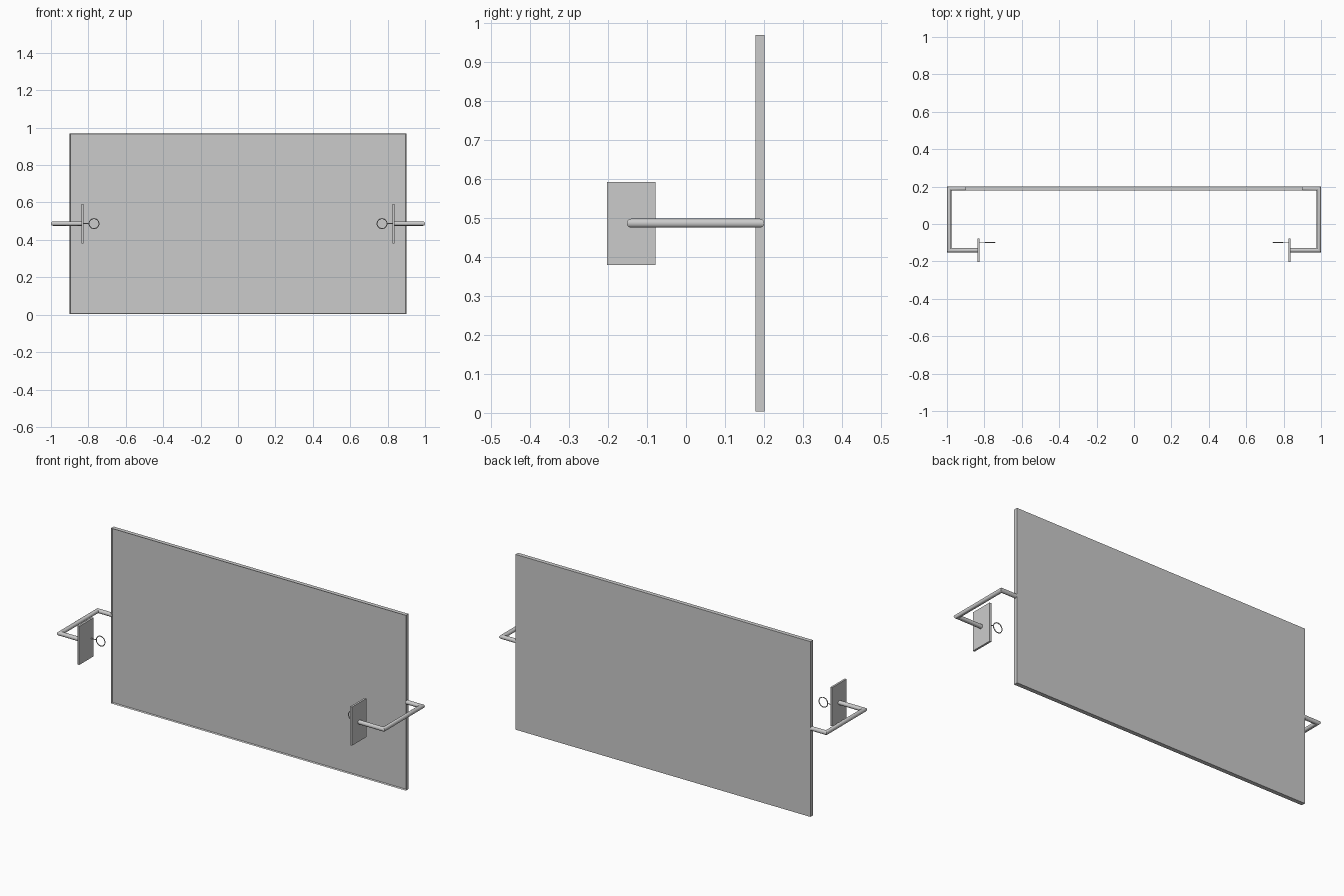
import bpy, bmesh, math
from mathutils import Vector

if "Cube" in bpy.data.objects:
    bpy.data.objects.remove(bpy.data.objects["Cube"])

Z = 0.487  # height of the arms


def finish(name, bm, smooth=False):
    bmesh.ops.recalc_face_normals(bm, faces=bm.faces)
    me = bpy.data.meshes.new(name)
    bm.to_mesh(me)
    bm.free()
    ob = bpy.data.objects.new(name, me)
    bpy.context.collection.objects.link(ob)
    if smooth:
        bpy.ops.object.select_all(action='DESELECT')
        ob.select_set(True)
        bpy.context.view_layer.objects.active = ob
        bpy.ops.object.shade_smooth_by_angle(angle=math.radians(35))
    return ob


def box_bm(lo, hi):
    bm = bmesh.new()
    bmesh.ops.create_cube(bm, size=1)
    for v in bm.verts:
        v.co = Vector([l + (c + 0.5) * (h - l) for c, l, h in zip(v.co, lo, hi)])
    return bm


def tube(name, path, r, sides=16):
    """Round tube along a level path, with mitred corners and closed ends."""
    pts = [Vector((x, y, z)) for x, y, z in path]
    up = Vector((0, 0, 1))
    bm = bmesh.new()
    rings = []
    for i, p in enumerate(pts):
        a = (p - pts[max(i - 1, 0)]).normalized()
        b = (pts[min(i + 1, len(pts) - 1)] - p).normalized()
        t = (a + b).normalized()
        stretch = 1 / t.dot(a if i else b)
        side = t.cross(up) * stretch
        rings.append([bm.verts.new(p + r * (side * math.cos(u) + up * math.sin(u)))
                      for u in (2 * math.pi * k / sides for k in range(sides))])
    for q, w in zip(rings, rings[1:]):
        for k in range(sides):
            n = (k + 1) % sides
            bm.faces.new((q[k], q[n], w[n], w[k]))
    bm.faces.new(rings[0])
    bm.faces.new(rings[-1])
    return finish(name, bm, True)


# Main panel with a thin raised rim around its recessed front
bm = box_bm((-0.9, 0.178, 0.003), (0.9, 0.201, 0.97))
bm.normal_update()
front = [f for f in bm.faces if f.normal.y < -0.9]
bmesh.ops.inset_region(bm, faces=front, thickness=0.005)
bmesh.ops.translate(bm, verts=front[0].verts, vec=(0, 0.008, 0))
finish("panel", bm)

for s, tag in ((-1, "left"), (1, "right")):
    # Bracket arm reaching forward from the panel edge
    tube(tag + "_arm", [(s * 0.895, 0.1895, Z), (s * 0.9885, 0.1895, Z),
                        (s * 0.9885, -0.1405, Z), (s * 0.832, -0.1405, Z)], 0.0115)
    # Grip plate
    xs = sorted((s * 0.827, s * 0.838))
    finish(tag + "_plate", box_bm((xs[0], -0.203, 0.38), (xs[1], -0.078, 0.593)))
    # Thin stem and ring on the inner side
    tube(tag + "_stem", [(s * 0.83, -0.098, Z), (s * 0.796, -0.098, Z)], 0.0022, 8)
    bpy.ops.mesh.primitive_torus_add(
        location=(s * 0.77, -0.098, Z), rotation=(math.pi / 2, 0, 0),
        major_radius=0.0265, minor_radius=0.0025, major_segments=32, minor_segments=8)
    ring = bpy.context.object
    ring.name = tag + "_ring"
    bpy.ops.object.shade_smooth_by_angle(angle=math.radians(50))
